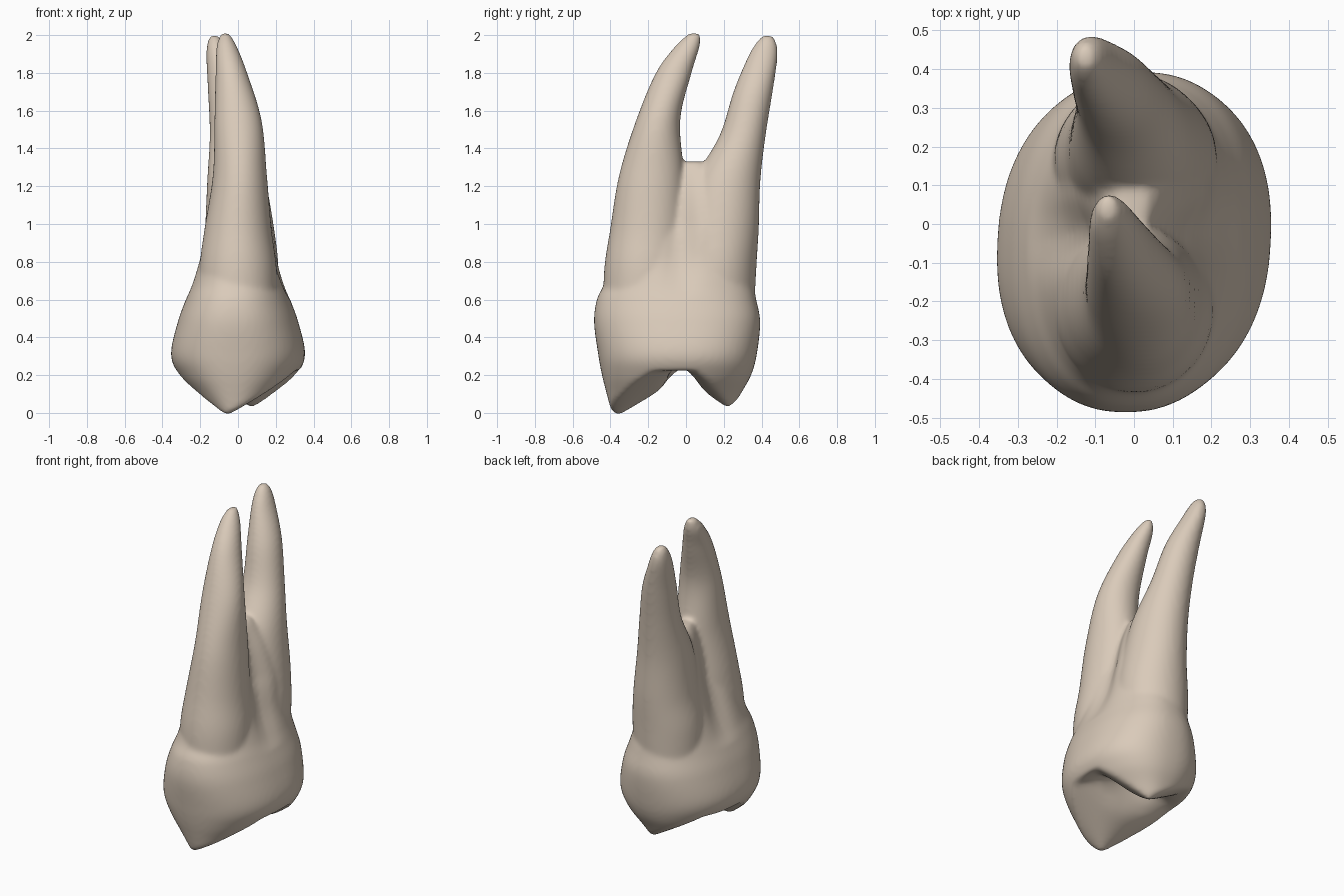
import bpy, bmesh, math
from mathutils import Vector

cube = bpy.data.objects.get("Cube")
if cube:
    bpy.data.objects.remove(cube)

ivory = bpy.data.materials.new("warm ivory")
ivory.use_nodes = True
ivory.diffuse_color = (0.7, 0.595, 0.49, 1)
ivory.node_tree.nodes["Principled BSDF"].inputs["Base Color"].default_value = ivory.diffuse_color
ivory.node_tree.nodes["Principled BSDF"].inputs["Roughness"].default_value = 0.6


def spline(rows, steps=8):
    """Smoothly resample rows of (z, centre x, centre y, radius x, radius y)."""
    pts = [Vector(r) for r in rows]
    out = []
    for i in range(len(pts) - 1):
        a, b, c, d = (pts[max(0, min(len(pts) - 1, i + k))] for k in (-1, 0, 1, 2))
        for s in range(steps):
            t = s / steps
            out.append(b + (c - a) * t / 2 + (a * 2 - b * 5 + c * 4 - d) * t * t / 2
                       + (b * 3 - a - c * 3 + d) * t ** 3 / 2)
    return out + [pts[-1]]


def loft(name, rows, power=2.0, shape=None, sides=64, cap=16):
    """Skin stacked rounded sections; flat ends are filled with shrinking rings."""
    rings = [(*r, 1) for r in spline(rows)]
    fades = [k / cap for k in range(1, cap)]
    rings = ([(*rings[0][:5], f) for f in fades] + rings
             + [(*rings[-1][:5], f) for f in reversed(fades)])
    bm = bmesh.new()
    loops = []
    for z, cx, cy, rx, ry, f in rings:
        loop = []
        for k in range(sides):
            a = math.tau * k / sides
            c, s = math.cos(a), math.sin(a)
            co = (cx + f * rx * math.copysign(abs(c) ** (2 / power), c),
                  cy + f * ry * math.copysign(abs(s) ** (2 / power), s), z)
            loop.append(bm.verts.new(shape(*co) if shape else co))
        loops.append(loop)
    for lo, hi in zip(loops, loops[1:]):
        for k in range(sides):
            j = (k + 1) % sides
            bm.faces.new((lo[k], lo[j], hi[j], hi[k]))
    bm.faces.new(loops[0][::-1])
    bm.faces.new(loops[-1])
    mesh = bpy.data.meshes.new(name)
    bm.to_mesh(mesh)
    bm.free()
    obj = bpy.data.objects.new(name, mesh)
    bpy.context.collection.objects.link(obj)
    return obj


def carve_crown(x, y, z):
    """Cusps, side ridges and central pit below; grooves between the roots above."""
    front = math.hypot(0.6 * (x + 0.04), 0.6 * (y + 0.36)) - 0.015
    back = math.hypot(0.6 * (x - 0.06), 0.7 * (y - 0.22)) + 0.025
    pit = 0.13 * math.exp(-(x / 0.17) ** 2 - ((y + 0.02) / 0.07) ** 2)
    rise = max(0, min(1, (z - 0.6) / 0.4))
    pinch = 1 - 0.33 * rise * math.exp(-((y + 0.035) / 0.085) ** 2)
    skew = 0.05 * (y + 0.05)
    return x * pinch + skew, y, max(z, min(front, back, 0.22) + pit)


# Crown with its bulge, tapering through the neck to the fork of the roots
crown = loft("crown", [
    (-0.015, 0, -0.08, 0.12, 0.31), (0.1, 0, -0.065, 0.225, 0.355),
    (0.2, 0, -0.05, 0.31, 0.395), (0.31, 0, -0.045, 0.354, 0.42),
    (0.48, 0, -0.047, 0.318, 0.44), (0.6, 0, -0.05, 0.275, 0.422),
    (0.68, 0, -0.04, 0.246, 0.395), (0.8, 0, -0.03, 0.213, 0.37),
    (0.97, 0.005, -0.01, 0.183, 0.32), (1.15, 0, 0.01, 0.138, 0.21),
    (1.28, -0.01, 0.025, 0.085, 0.12), (1.33, -0.01, 0.025, 0.045, 0.07)],
    power=2.25, shape=carve_crown)

# Front and back roots curving up to their tips
front_root = loft("front_root", [
    (0.5, 0, -0.22, 0.21, 0.22), (0.76, 0, -0.215, 0.205, 0.218),
    (0.97, 0, -0.2, 0.178, 0.202), (1.26, 0.01, -0.182, 0.143, 0.172),
    (1.55, 0, -0.147, 0.125, 0.117), (1.8, -0.035, -0.065, 0.084, 0.095),
    (1.94, -0.06, 0.007, 0.054, 0.066), (2.01, -0.068, 0.045, 0.022, 0.03)])
back_root = loft("back_root", [
    (0.5, 0, 0.15, 0.21, 0.21), (0.76, 0.005, 0.165, 0.21, 0.207),
    (0.97, 0.008, 0.185, 0.184, 0.2), (1.23, -0.008, 0.22, 0.155, 0.174),
    (1.47, -0.03, 0.3, 0.12, 0.122), (1.7, -0.062, 0.355, 0.097, 0.104),
    (1.88, -0.105, 0.405, 0.063, 0.08), (1.96, -0.12, 0.425, 0.042, 0.054),
    (1.998, -0.125, 0.43, 0.02, 0.025)])

# Fuse the parts into one continuous skin
bpy.ops.object.select_all(action="DESELECT")
for part in (crown, front_root, back_root):
    part.select_set(True)
bpy.context.view_layer.objects.active = crown
bpy.ops.object.join()
tooth = bpy.context.view_layer.objects.active
tooth.name = "tooth"
remesh = tooth.modifiers.new("fuse", "REMESH")
remesh.mode = "VOXEL"
remesh.voxel_size = 0.012
relax = tooth.modifiers.new("relax", "SMOOTH")
relax.factor = 0.5
relax.iterations = 12
for modifier in ("fuse", "relax"):
    bpy.ops.object.modifier_apply(modifier=modifier)

tooth.data.materials.clear()
tooth.data.materials.append(ivory)
bpy.ops.object.shade_smooth()
